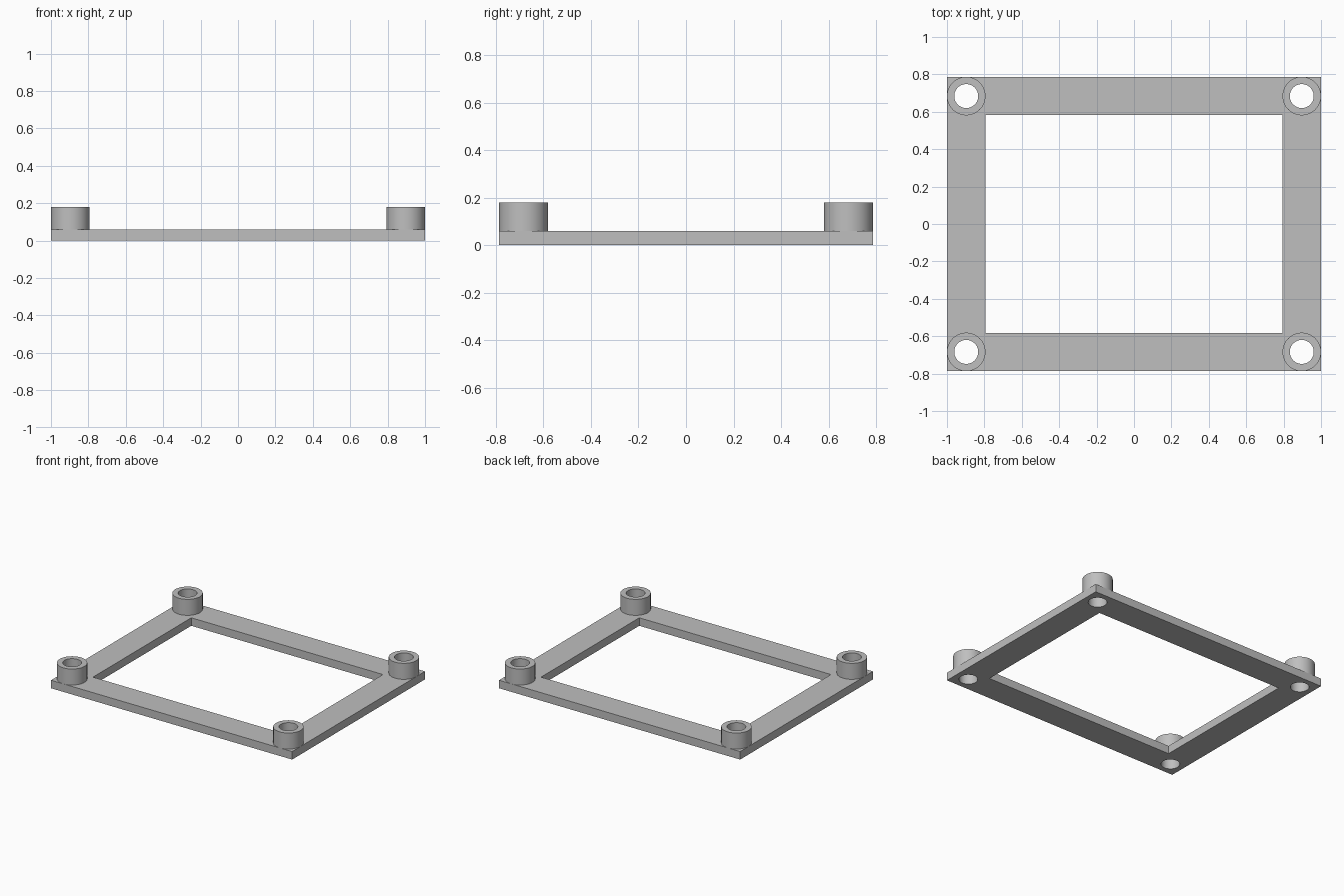
import bpy, bmesh, math

cube = bpy.data.objects.get("Cube")
if cube:
    bpy.data.objects.remove(cube, do_unlink=True)

HALF_X, HALF_Y = 1.0, 0.787      # outer frame
BAR = 0.205                      # frame bar width
FRAME_H, TOP = 0.06, 0.18        # frame thickness, standoff top
R_POST, R_HOLE = 0.103, 0.064
POST_X, POST_Y = HALF_X - R_POST, HALF_Y - R_POST

grey = bpy.data.materials.new("plain grey")
grey.use_nodes = True
colour = (0.52, 0.52, 0.52, 1)
grey.diffuse_color = colour
grey.node_tree.nodes["Principled BSDF"].inputs["Base Color"].default_value = colour


def rectangle(hx, hy):
    return [(-hx, -hy), (hx, -hy), (hx, hy), (-hx, hy)]


def circle(r, cx=0, cy=0, n=64):
    return [(cx + r * math.cos(math.tau * i / n), cy + r * math.sin(math.tau * i / n))
            for i in range(n)]


def plate(name, outlines, z0, z1, at=(0, 0), open_bottom=False):
    """Extrude an outline with holes from z0 to z1 and return a welded mesh object."""
    curve = bpy.data.curves.new(name, "CURVE")
    curve.dimensions = "2D"
    curve.fill_mode = "BOTH"
    curve.extrude = (z1 - z0) / 2
    for points in outlines:
        spline = curve.splines.new("POLY")
        spline.points.add(len(points) - 1)
        for p, (x, y) in zip(spline.points, points):
            p.co = (x, y, 0, 1)
        spline.use_cyclic_u = True
    helper = bpy.data.objects.new(name + " outline", curve)
    bpy.context.collection.objects.link(helper)
    bpy.context.view_layer.update()
    mesh = bpy.data.meshes.new_from_object(
        helper.evaluated_get(bpy.context.evaluated_depsgraph_get()))
    bpy.data.objects.remove(helper, do_unlink=True)
    bpy.data.curves.remove(curve)

    bm = bmesh.new()
    bm.from_mesh(mesh)
    bmesh.ops.remove_doubles(bm, verts=bm.verts, dist=0.0001)
    bmesh.ops.recalc_face_normals(bm, faces=bm.faces)
    if open_bottom:
        hidden = [f for f in bm.faces if f.normal.z < -0.5]
        bmesh.ops.delete(bm, geom=hidden, context="FACES_ONLY")
    bm.to_mesh(mesh)
    bm.free()
    mesh.materials.clear()
    mesh.materials.append(grey)

    obj = bpy.data.objects.new(name, mesh)
    obj.location = (at[0], at[1], (z0 + z1) / 2)
    bpy.context.collection.objects.link(obj)
    bpy.ops.object.select_all(action="DESELECT")
    obj.select_set(True)
    bpy.context.view_layer.objects.active = obj
    bpy.ops.object.shade_smooth_by_angle(angle=math.radians(30))
    return obj


corners = [(sx, sy) for sx in (-1, 1) for sy in (-1, 1)]

# Flat rectangular frame with a through hole in each corner
holes = [circle(R_HOLE, sx * POST_X, sy * POST_Y) for sx, sy in corners]
plate("frame", [rectangle(HALF_X, HALF_Y), rectangle(HALF_X - BAR, HALF_Y - BAR)] + holes,
      0, FRAME_H)

# Hollow round standoffs on the corners
for sx, sy in corners:
    name = ("back" if sy > 0 else "front") + ("_left" if sx > 0 else "_right") + "_standoff"
    plate(name, [circle(R_POST), circle(R_HOLE)], FRAME_H, TOP,
          (sx * POST_X, sy * POST_Y), open_bottom=True)
